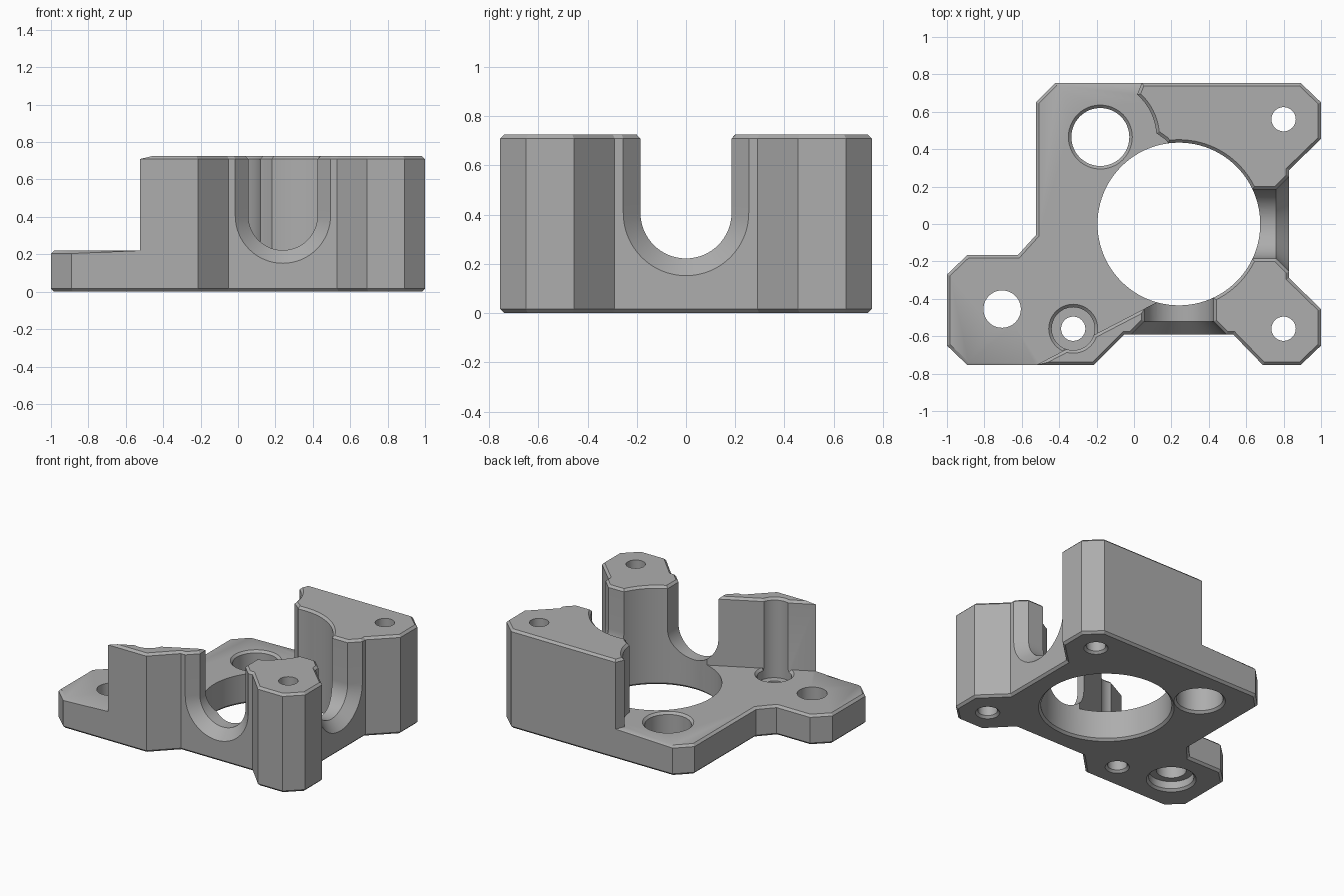
import bpy, bmesh
from math import sin, cos, pi, radians, hypot

if "Cube" in bpy.data.objects:
    bpy.data.objects.remove(bpy.data.objects["Cube"])

LOW, TOP, CHAMFER = 0.22, 0.725, 0.016
BORE = (0.24, 0.0)
SCREWS = [(0.8, 0.56), (0.8, -0.56)]
BOSS, LEFT_HOLE, REAR_HOLE = (-0.325, -0.56), (-0.705, -0.455), (-0.18, 0.465)


def arc(centre, radius, start, end, steps):
    """Points on an arc, angles in degrees."""
    angles = [radians(start + (end - start) * i / steps) for i in range(steps + 1)]
    return [(centre[0] + radius * cos(a), centre[1] + radius * sin(a)) for a in angles]


def loft(name, rings):
    """Solid skinned through equal rings of points, capped at both ends."""
    bm = bmesh.new()
    loops = [[bm.verts.new(p) for p in ring] for ring in rings]
    n = len(loops[0])
    for a, b in zip(loops, loops[1:]):
        for i in range(n):
            j = (i + 1) % n
            bm.faces.new((a[i], a[j], b[j], b[i]))
    bm.faces.new(loops[0][::-1])
    bm.faces.new(loops[-1])
    bmesh.ops.recalc_face_normals(bm, faces=bm.faces[:])
    mesh = bpy.data.meshes.new(name)
    bm.to_mesh(mesh)
    bm.free()
    obj = bpy.data.objects.new(name, mesh)
    bpy.context.collection.objects.link(obj)
    return obj


def prism(name, points, z0, z1):
    return loft(name, [[(x, y, z) for x, y in points] for z in (z0, z1)])


def cut(cutter):
    """Subtract a cutter from the bracket, then discard it."""
    cutter.hide_render = True
    bpy.context.view_layer.objects.active = bracket
    mod = bracket.modifiers.new("cut", "BOOLEAN")
    mod.operation, mod.solver, mod.object = "DIFFERENCE", "EXACT", cutter
    bpy.ops.object.modifier_apply(modifier=mod.name)
    bpy.data.objects.remove(cutter)


def drill(centre, radius, z0=-0.2, z1=1.0, sides=48):
    cut(prism("drill", arc(centre, radius, 0, 360, sides)[:-1], z0, z1))


# Full-height block with the chamfered-corner outline
right_side = [(0.53, -0.59), (0.69, -0.755), (0.89, -0.755), (1, -0.65),
              (1, -0.455), (0.83, -0.29)]
outline = [(-1, -0.65), (-0.89, -0.755), (-0.215, -0.755), (-0.05, -0.59)]
outline += right_side
outline += [(x, -y) for x, y in right_side[:1:-1]]
outline += [(-0.42, 0.755), (-0.525, 0.65), (-0.525, -0.06),
            (-0.62, -0.165), (-0.89, -0.165), (-1, -0.27)]
bracket = prism("bracket_body", outline, 0, TOP)

# Cut the left part down to the low plate
low = [(-1.2, -1.106), (0.14, -0.409), (0.24, -0.2), (0.24, 0.35), (0.17, 0.45)]
low += arc(REAR_HOLE, 0.3, 4, 49, 12) + [(0.06, 0.8), (-1.2, 0.8)]
cut(prism("low_area", low, LOW, 1))

# Central bore, screw holes, boss pocket, and counterbore beneath
drill(BORE, 0.435, sides=96)
drill(REAR_HOLE, 0.155)
drill(LEFT_HOLE, 0.1)
drill(LEFT_HOLE, 0.15, -0.2, 0.07)
drill(BOSS, 0.115, 0.14, 1)
for spot in SCREWS + [BOSS]:
    drill(spot, 0.065, sides=32)


# U-shaped slots, flared at the outer face
def slot_ring(radius, depth, place):
    profile = [(radius, 1)] + arc((0, 0.407), radius, 0, -180, 32) + [(-radius, 1)]
    return [place(u, depth, z) for u, z in profile]


def cut_slot(face, place):
    stations = [(0.185, 0), (0.185, face - 0.07), (0.275, face + 0.02)]
    cut(loft("slot", [slot_ring(r, d, place) for r, d in stations]))


cut_slot(0.59, lambda u, d, z: (BORE[0] + u, -d, z))
cut_slot(0.83 - BORE[0], lambda u, d, z: (BORE[0] + d, u, z))


# Chamfer the rims of the bottom, low plate and top
def near(edge, spot, radius):
    return all(hypot(v.co.x - spot[0], v.co.y - spot[1]) < radius for v in edge.verts)


def wants_chamfer(edge):
    if len(edge.link_faces) != 2 or not edge.is_convex or edge.calc_face_angle() < 0.7:
        return False
    if not any(abs(f.normal.z) > 0.99 for f in edge.link_faces):
        return False

    def level(z):
        return all(abs(v.co.z - z) < 0.001 for v in edge.verts)
    if level(0):
        return True
    if level(LOW):
        return not near(edge, BORE, 0.437) and not near(edge, LEFT_HOLE, 0.11)
    return level(TOP) and not any(near(edge, s, 0.08) for s in SCREWS)


bm = bmesh.new()
bm.from_mesh(bracket.data)
bmesh.ops.remove_doubles(bm, verts=bm.verts[:], dist=0.0005)
bmesh.ops.dissolve_limit(bm, angle_limit=radians(0.5), verts=bm.verts[:], edges=bm.edges[:])
bm.normal_update()
bmesh.ops.bevel(bm, geom=[e for e in bm.edges if wants_chamfer(e)], offset=CHAMFER,
                offset_type="OFFSET", segments=1, affect="EDGES", clamp_overlap=False)
bm.to_mesh(bracket.data)
bm.free()

# Plain grey finish
grey = bpy.data.materials.new("plain_grey")
grey.use_nodes = True
colour = (0.42, 0.42, 0.42, 1)
grey.diffuse_color = colour
grey.node_tree.nodes["Principled BSDF"].inputs["Base Color"].default_value = colour
bracket.data.materials.clear()
bracket.data.materials.append(grey)
bpy.context.view_layer.objects.active = bracket
bracket.select_set(True)
bpy.ops.object.shade_smooth_by_angle(angle=radians(30))
